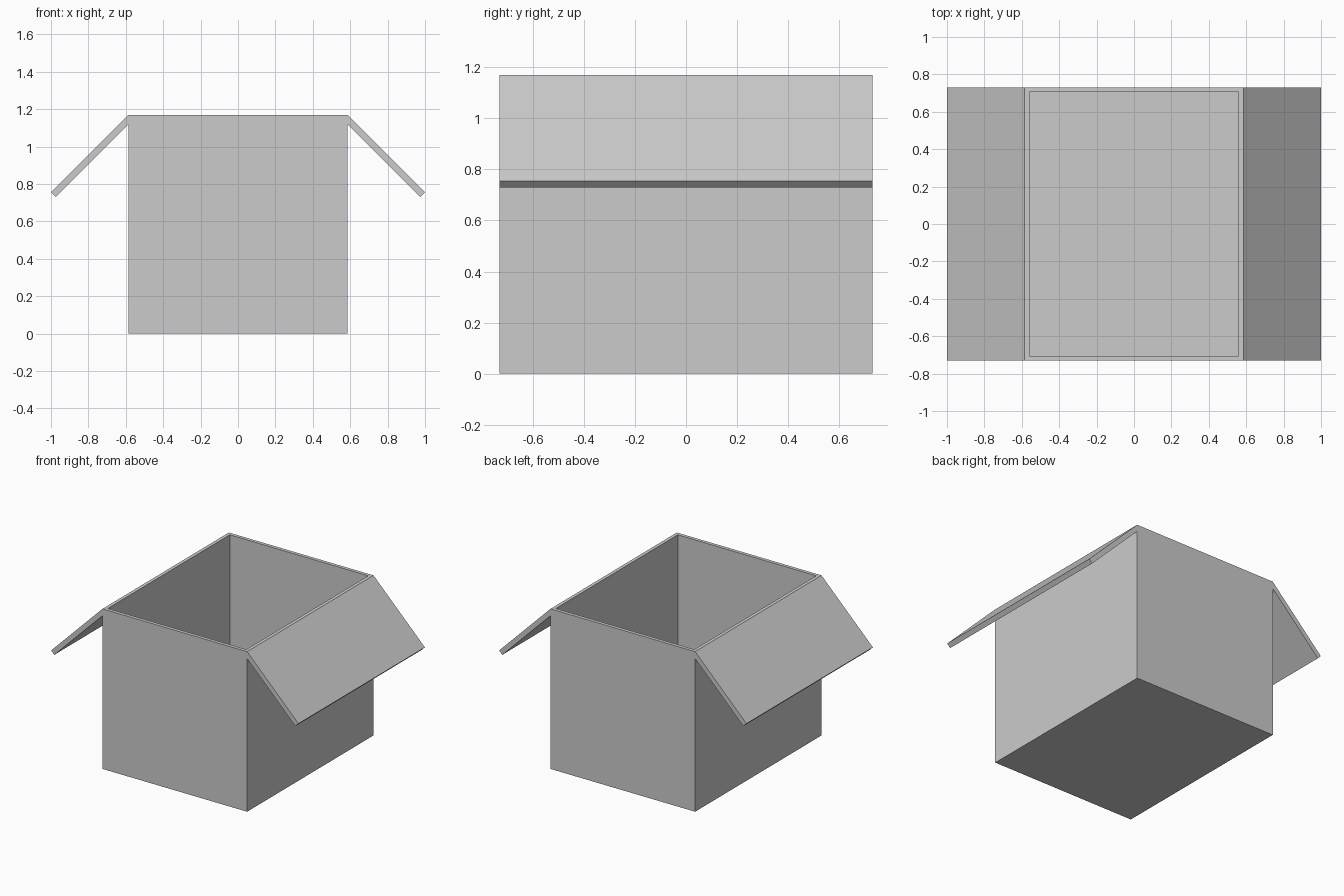
import bpy, bmesh

if "Cube" in bpy.data.objects:
    bpy.data.objects.remove(bpy.data.objects["Cube"])

HALF_X, HALF_Y, HEIGHT, WALL = 0.585, 0.73, 1.17, 0.036


def make_object(name, bm):
    bmesh.ops.recalc_face_normals(bm, faces=bm.faces)
    mesh = bpy.data.meshes.new(name)
    bm.to_mesh(mesh)
    bm.free()
    obj = bpy.data.objects.new(name, mesh)
    bpy.context.collection.objects.link(obj)
    return obj


# Box body: a block whose top is inset to a rim and sunk to the floor
bm = bmesh.new()
bmesh.ops.create_cube(bm, size=1)
for v in bm.verts:
    v.co = (v.co.x * 2 * HALF_X, v.co.y * 2 * HALF_Y, (v.co.z + 0.5) * HEIGHT)
top = max(bm.faces, key=lambda f: f.calc_center_median().z)
bmesh.ops.inset_region(bm, faces=[top], thickness=WALL)
sunk = bmesh.ops.extrude_discrete_faces(bm, faces=[top])["faces"][0]
bmesh.ops.translate(bm, verts=sunk.verts, vec=(0, 0, WALL - HEIGHT))
make_object("box_body", bm)


# Open lid flaps: 45 degree profile run along the full depth
def lid_flap(name, side):
    drop = 1.0 - HALF_X
    step = WALL / 2 ** 0.5
    tip_z = HEIGHT - drop
    profile = [(HALF_X, HEIGHT), (1.0, tip_z),
               (1.0 - step, tip_z - step), (HALF_X, HEIGHT - 2 * step)]
    bm = bmesh.new()
    face = bm.faces.new([bm.verts.new((side * x, -HALF_Y, z)) for x, z in profile])
    ext = bmesh.ops.extrude_face_region(bm, geom=[face])["geom"]
    verts = [g for g in ext if isinstance(g, bmesh.types.BMVert)]
    bmesh.ops.translate(bm, verts=verts, vec=(0, 2 * HALF_Y, 0))
    make_object(name, bm)


lid_flap("left_flap", -1)
lid_flap("right_flap", 1)
